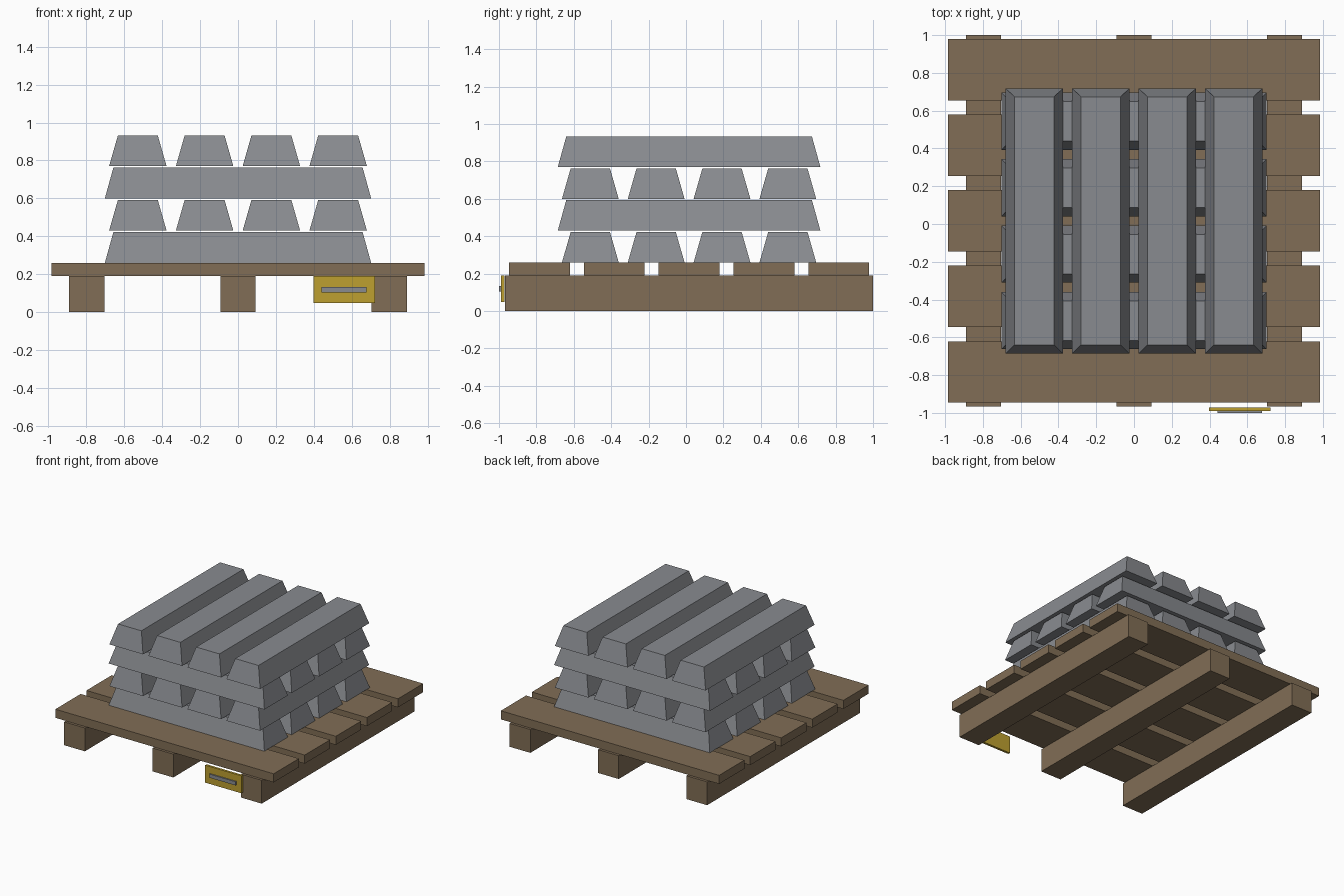
import bpy, bmesh

if "Cube" in bpy.data.objects:
    bpy.data.objects.remove(bpy.data.objects["Cube"])

CY = 0.0165  # pallet centre in y (tag sticks out at the front)


def material(name, rgb):
    m = bpy.data.materials.new(name)
    m.diffuse_color = (*rgb, 1)
    m.use_nodes = True
    m.node_tree.nodes["Principled BSDF"].inputs["Base Color"].default_value = m.diffuse_color
    return m


WOOD = material("brown wood", (0.22, 0.155, 0.092))
METAL = material("grey metal", (0.25, 0.26, 0.28))
YELLOW = material("yellow tag", (0.51, 0.35, 0.03))


def block(name, centre, size, mat, top=None):
    """Box standing on centre z; top = (x, y) size of a tapered upper face."""
    bm = bmesh.new()
    bmesh.ops.create_cube(bm, size=1)
    top = top or size[:2]
    for v in bm.verts:
        sx, sy = top if v.co.z > 0 else size[:2]
        v.co = (v.co.x * sx, v.co.y * sy, (v.co.z + 0.5) * size[2])
    mesh = bpy.data.meshes.new(name)
    bm.to_mesh(mesh)
    bm.free()
    mesh.materials.append(mat)
    ob = bpy.data.objects.new(name, mesh)
    ob.location = centre
    bpy.context.collection.objects.link(ob)
    return ob


# Pallet runners
for i, x in enumerate((-0.797, 0, 0.797)):
    block(f"pallet_runner_{i + 1}", (x, CY, 0), (0.187, 1.967, 0.19), WOOD)

# Pallet deck planks
for i in range(5):
    block(f"deck_plank_{i + 1}", (0, CY + (i - 2) * 0.4, 0.19), (1.968, 0.325, 0.07), WOOD)

# Four layers of tapered ingots, alternating direction
for layer in range(4):
    z = 0.26 + layer * 0.17
    for i in range(4):
        off = (i - 1.5) * 0.352
        name = f"ingot_{layer + 1}_{i + 1}"
        if layer % 2 == 0:
            block(name, (0, CY + off, z), (1.404, 0.303, 0.162), METAL, (1.314, 0.21))
        else:
            block(name, (off, CY, z), (0.303, 1.404, 0.162), METAL, (0.21, 1.314))

# Tag plate with its grey stripe
block("tag_plate", (0.56, -0.98, 0.048), (0.325, 0.019, 0.142), YELLOW)
block("tag_stripe", (0.56, -0.9945, 0.104), (0.237, 0.011, 0.03), METAL)
